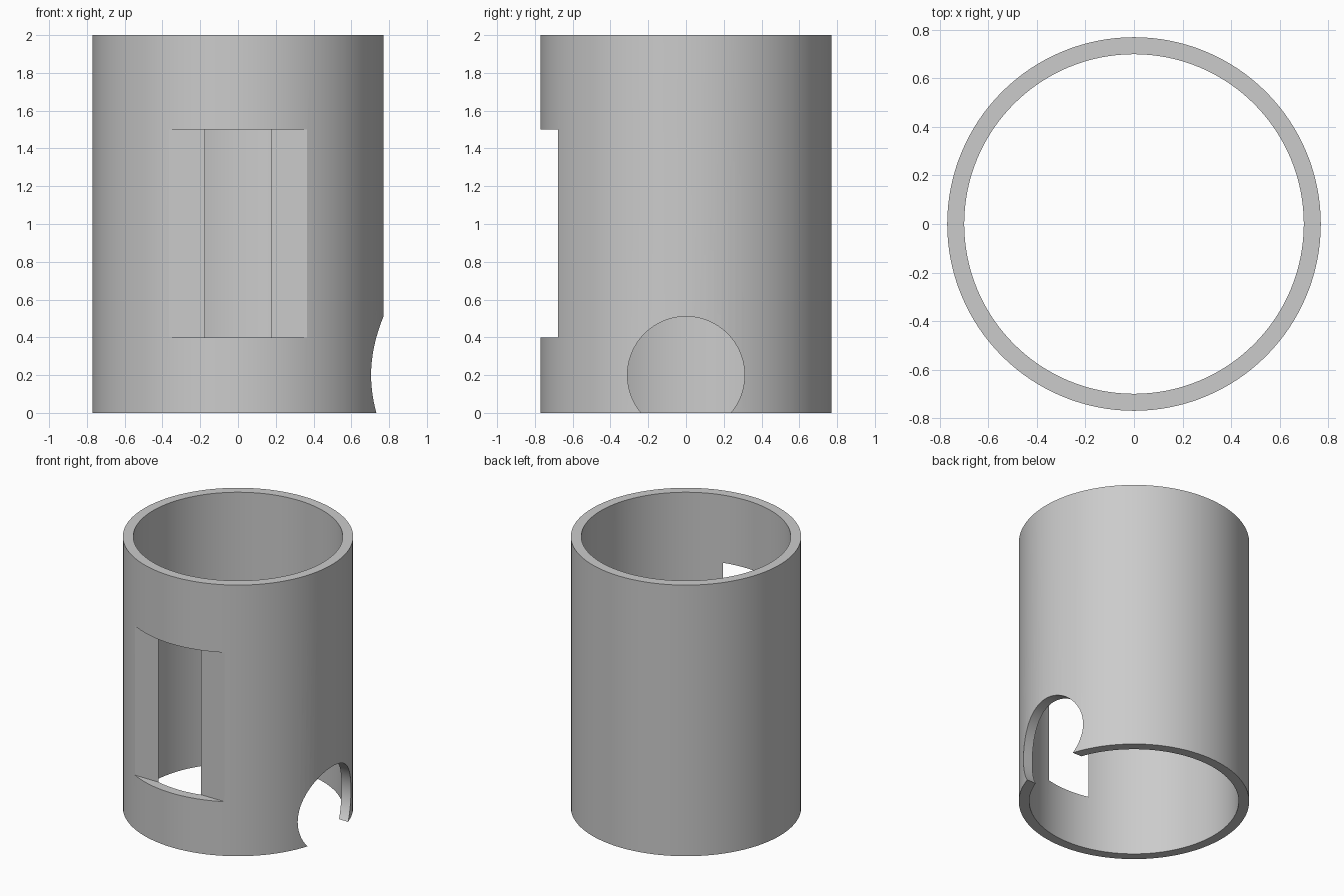
import bpy
from math import pi

cube = bpy.data.objects.get("Cube")
if cube:
    bpy.data.objects.remove(cube, do_unlink=True)

OUTER, INNER, HEIGHT = 0.77, 0.70, 2.0

grey = bpy.data.materials.new("plain grey")
grey.use_nodes = True
colour = (0.6, 0.6, 0.6, 1)
grey.diffuse_color = colour
grey.node_tree.nodes["Principled BSDF"].inputs["Base Color"].default_value = colour


def cylinder(name, radius, depth, location, rotation=(0, 0, 0)):
    bpy.ops.mesh.primitive_cylinder_add(vertices=128, radius=radius, depth=depth,
                                        location=location, rotation=rotation)
    ob = bpy.context.object
    ob.name = name
    ob.data.materials.append(grey)
    return ob


def cut(target, cutter):
    """Subtract the cutter from the target, then remove the cutter."""
    cutter.hide_render = True
    mod = target.modifiers.new("cut", "BOOLEAN")
    mod.operation = "DIFFERENCE"
    mod.solver = "EXACT"
    mod.object = cutter
    bpy.context.view_layer.objects.active = target
    bpy.ops.object.modifier_apply(modifier=mod.name)
    bpy.data.objects.remove(cutter, do_unlink=True)


# Open tube
tube = cylinder("tube_sleeve", OUTER, HEIGHT, (0, 0, HEIGHT / 2))
cut(tube, cylinder("bore_cutter", INNER, HEIGHT + 1, (0, 0, HEIGHT / 2)))

# Flat milled into the front, breaking through as a tall window
bpy.ops.mesh.primitive_cube_add(size=1, location=(0, -0.878, 0.95))
window = bpy.context.object
window.name = "window_cutter"
window.scale = (1.2, 0.4, 1.1)
window.data.materials.append(grey)
cut(tube, window)

# Round notch through the left wall at the foot
cut(tube, cylinder("notch_cutter", 0.31, 0.8, (0.8, 0, 0.2), (0, pi / 2, 0)))

# Smooth walls with crisp rims
bpy.ops.object.select_all(action="DESELECT")
tube.select_set(True)
bpy.context.view_layer.objects.active = tube
bpy.ops.object.shade_smooth_by_angle(angle=pi / 9)
